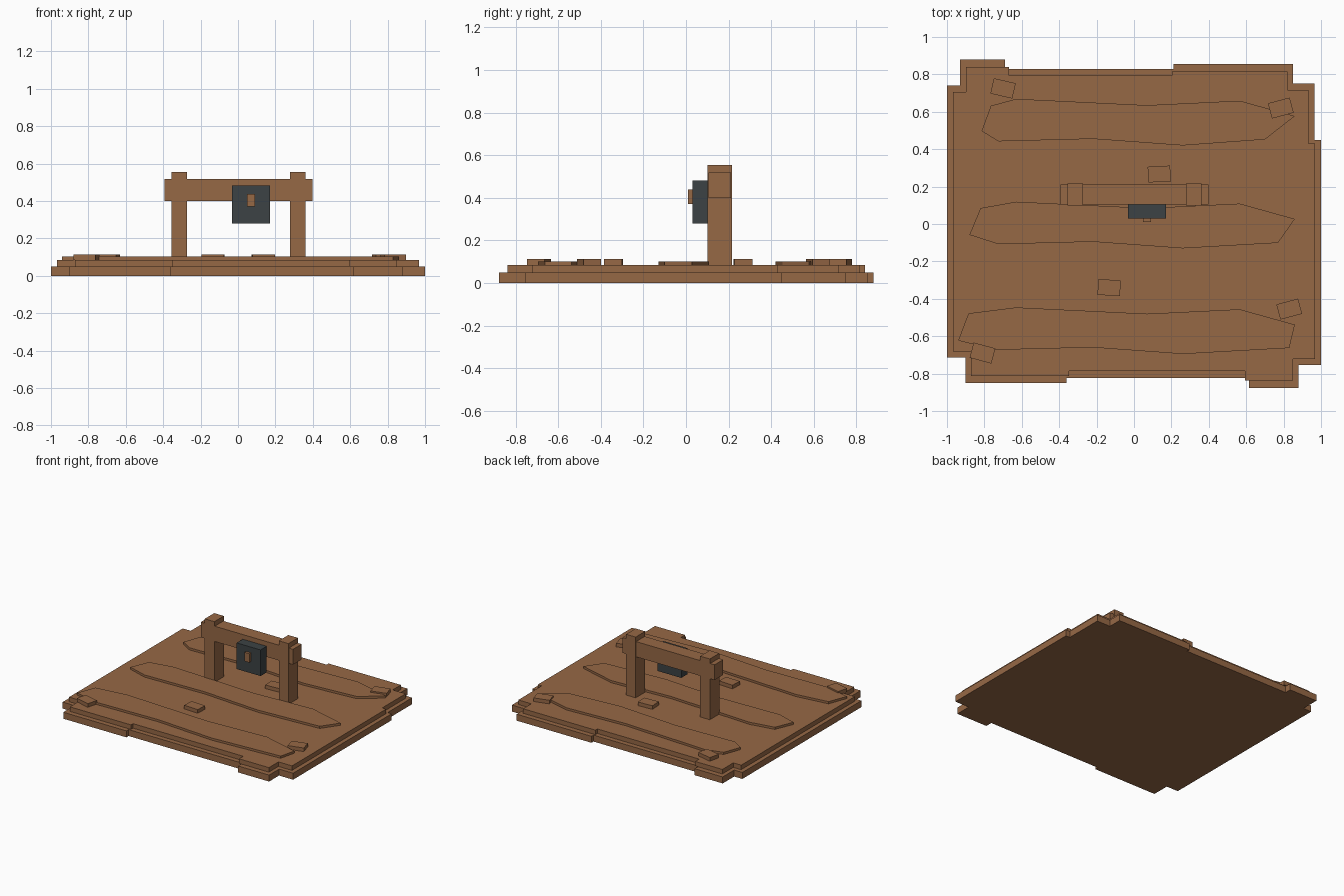
import bpy
import bmesh
from math import radians
from mathutils import Matrix

cube = bpy.data.objects.get("Cube")
if cube:
    bpy.data.objects.remove(cube, do_unlink=True)


def make_material(name, color):
    mat = bpy.data.materials.new(name)
    mat.use_nodes = True
    mat.diffuse_color = color
    mat.node_tree.nodes["Principled BSDF"].inputs["Base Color"].default_value = color
    return mat


WOOD = make_material("brown wood", (0.305, 0.138, 0.06, 1))
IRON = make_material("dark iron", (0.045, 0.055, 0.058, 1))


def finish(name, bm, mat):
    bmesh.ops.recalc_face_normals(bm, faces=bm.faces)
    mesh = bpy.data.meshes.new(name)
    bm.to_mesh(mesh)
    bm.free()
    mesh.materials.append(mat)
    obj = bpy.data.objects.new(name, mesh)
    bpy.context.collection.objects.link(obj)
    return obj


def box(name, x, y, z, mat=WOOD, turn=0):
    """Box from (low, high) ranges, turned about its own vertical axis."""
    mid = [(a + b) / 2 for a, b in (x, y, z)]
    size = [b - a for a, b in (x, y, z)]
    bm = bmesh.new()
    bmesh.ops.create_cube(bm, size=1)
    bm.transform(Matrix.Translation(mid) @ Matrix.Rotation(radians(turn), 4, "Z")
                 @ Matrix.Diagonal((*size, 1)))
    return finish(name, bm, mat)


def slab(name, outline, bottom, top, mat=WOOD):
    """Flat plate extruded upward from a plan outline."""
    bm = bmesh.new()
    face = bm.faces.new([bm.verts.new((x, y, bottom)) for x, y in outline])
    ext = bmesh.ops.extrude_face_region(bm, geom=[face])["geom"]
    verts = [v for v in ext if isinstance(v, bmesh.types.BMVert)]
    bmesh.ops.translate(bm, verts=verts, vec=(0, 0, top - bottom))
    return finish(name, bm, mat)


# Stepped lid: two plates with the same ragged plank outline
outline = [
    (-1, .74), (-.93, .74), (-.93, .88), (-.69, .88), (-.69, .83), (.21, .83),
    (.21, .855), (.85, .855), (.85, .75), (.965, .75), (.965, .45), (1, .45),
    (1, -.755), (.88, -.755), (.88, -.877), (.615, -.877), (.615, -.823),
    (-.36, -.823), (-.36, -.85), (-.9, -.85), (-.9, -.715), (-1, -.715)]
slab("lower_plate", outline, 0, .05)
slab("upper_plate", [(x * .967, y * .955) for x, y in outline], .05, .085)

# Raised wood grain boards: shared wavy edges, individual tips
upper_edge = [(-.63, .122), (.07, .088), (.565, .112), (.86, .03)]
lower_edge = [(.26, -.127), (-.22, -.092)]
boards = {
    "back_board": (.547, (-.765, .085), (.70, -.095), (-.725, -.105), (-.815, -.05)),
    "middle_board": (-.003, (-.82, .088), (.77, -.098), (-.725, -.105), (-.88, -.055)),
    "front_board": (-.568, (-.885, .09), (.83, -.095), (-.74, -.105), (-.94, -.055)),
}
for name, (cy, left_top, right_low, left_low, left_tip) in boards.items():
    points = [left_top, *upper_edge, right_low, *lower_edge, left_low, left_tip]
    slab(name, [(x, y + cy) for x, y in points], .085, .102)

# Scattered loose chips
chips = [(-.70, .725, -13), (.785, .62, 15), (.135, .267, 3),
         (-.133, -.34, -3), (.83, -.455, 15), (-.81, -.69, -15)]
for i, (x, y, turn) in enumerate(chips, 1):
    box(f"chip_{i}", (x - .06, x + .06), (y - .042, y + .042), (.085, .113),
        turn=turn)

# Handle frame
for side, x in (("right", -.314), ("left", .32)):
    box(side + "_post", (x - .041, x + .041), (.10, .216), (.085, .555))
box("cross_beam", (-.392, .397), (.105, .211), (.40, .518))

# Padlock hanging on the beam
box("lock_body", (-.033, .172), (.03, .105), (.28, .482), IRON)
box("keyhole", (.048, .09), (.01, .03), (.37, .438))
